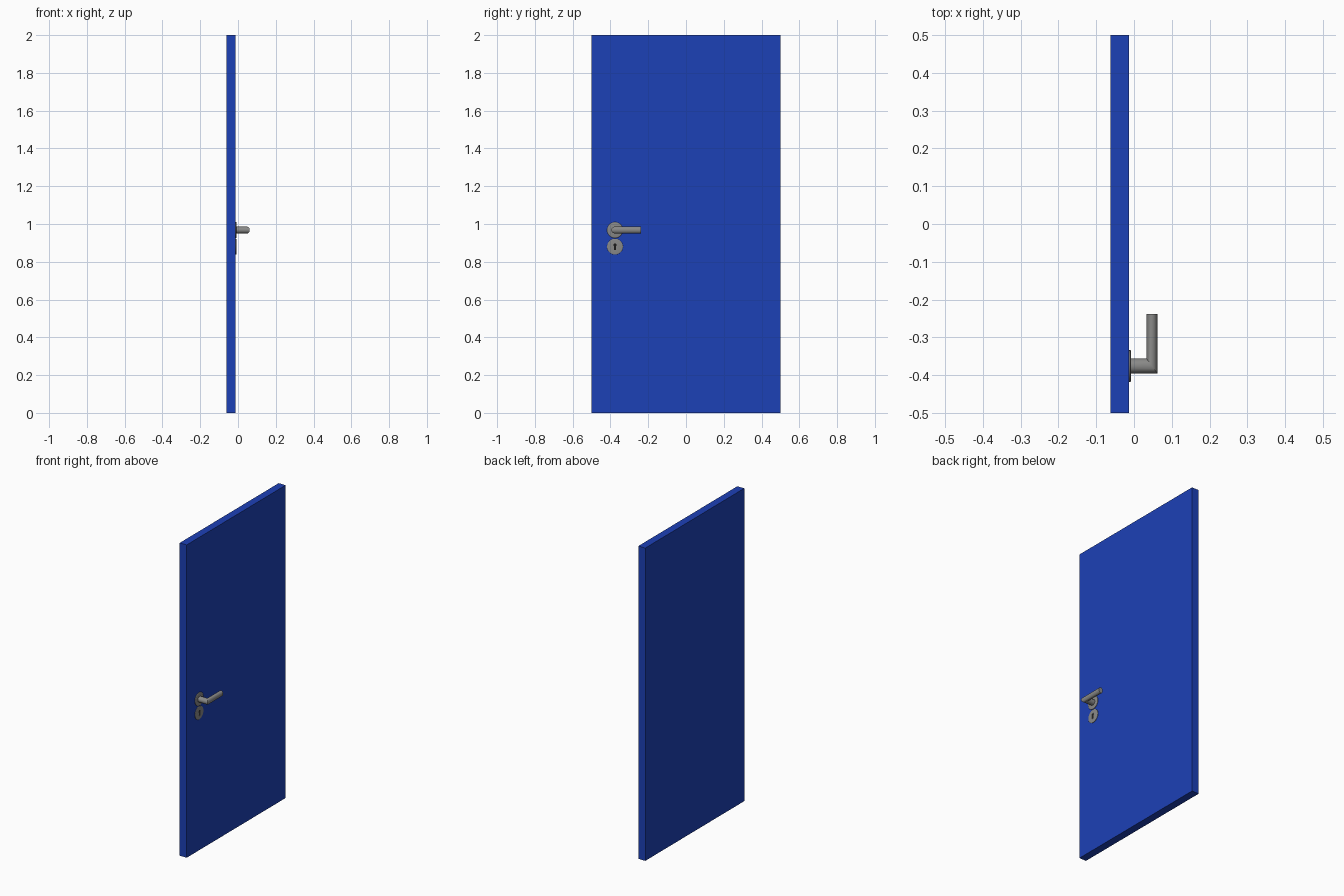
import bpy, bmesh, math

if "Cube" in bpy.data.objects:
    bpy.data.objects.remove(bpy.data.objects["Cube"])

DOOR_BACK, DOOR_FACE = -0.062, -0.013
Y = -0.376                 # handle axis
Z_LEVER, Z_KEY = 0.968, 0.88


def material(name, rgb):
    m = bpy.data.materials.new(name)
    m.diffuse_color = (*rgb, 1)
    m.use_nodes = True
    m.node_tree.nodes["Principled BSDF"].inputs["Base Color"].default_value = m.diffuse_color
    return m


def make(name, bm, mat=None, smooth=True):
    bmesh.ops.recalc_face_normals(bm, faces=bm.faces)
    me = bpy.data.meshes.new(name)
    bm.to_mesh(me)
    bm.free()
    ob = bpy.data.objects.new(name, me)
    bpy.context.collection.objects.link(ob)
    if mat:
        me.materials.append(mat)
    if smooth:
        bpy.ops.object.select_all(action='DESELECT')
        ob.select_set(True)
        bpy.context.view_layer.objects.active = ob
        bpy.ops.object.shade_smooth_by_angle(angle=math.radians(35))
    return ob


def loft(rings):
    """Skin a list of point rings and cap both ends."""
    bm = bmesh.new()
    loops = [[bm.verts.new(p) for p in r] for r in rings]
    n = len(loops[0])
    for a, b in zip(loops, loops[1:]):
        for i in range(n):
            j = (i + 1) % n
            bm.faces.new((a[i], a[j], b[j], b[i]))
    bm.faces.new(loops[0])
    bm.faces.new(loops[-1])
    return bm


def disc(z, profile, n=48):
    """Round plate on the door face from (x, radius) steps."""
    t = [2 * math.pi * i / n for i in range(n)]
    return loft([[(x, Y + r * math.cos(a), z + r * math.sin(a)) for a in t]
                 for x, r in profile])


def keyhole(x0, x1):
    """Keyhole prism: round top with a straight slot below."""
    pts = [(0.0085 * math.cos(math.radians(a)), 0.009 + 0.0085 * math.sin(math.radians(a)))
           for a in range(-50, 231, 20)]
    pts += [(-0.0055, -0.018), (0.0055, -0.018)]
    return loft([[(x, Y + y, Z_KEY + z) for y, z in pts] for x in (x0, x1)])


blue = material("blue_paint", (0.012, 0.052, 0.47))
black = material("dark_keyhole", (0.01, 0.01, 0.01))
metal = material("handle_metal", (0.25, 0.25, 0.245))

# door leaf
bm = bmesh.new()
bmesh.ops.create_cube(bm, size=1)
for v in bm.verts:
    v.co = ((DOOR_FACE if v.co.x > 0 else DOOR_BACK), v.co.y, v.co.z * 2 + 1)
make("door_leaf", bm, blue, smooth=False)

# round rose behind the lever, with softened rim
make("lever_rose", disc(Z_LEVER, [(DOOR_FACE - 0.002, 0.042), (-0.010, 0.042),
                                  (-0.0082, 0.0405), (-0.0075, 0.038)]), metal)

# lever: oval neck mitred into an oval grip
oval = [(math.cos(2 * math.pi * i / 32), math.sin(2 * math.pi * i / 32)) for i in range(32)]
neck = lambda x: [(x, Y + 0.0195 * c, Z_LEVER + 0.018 * s) for c, s in oval]
mitre = [(0.0475 - 0.0145 * c, Y + 0.0195 * c, Z_LEVER + 0.018 * s) for c, s in oval]
grip_end = [(0.0475 - 0.0145 * c, -0.238, Z_LEVER + 0.018 * s) for c, s in oval]
make("lever_handle", loft([neck(-0.012), mitre, grip_end]), metal)

# keyhole plate with a cut opening and dark interior
plate = make("keyhole_plate", disc(Z_KEY, [(DOOR_FACE - 0.002, 0.042), (-0.0105, 0.042),
                                           (-0.0092, 0.0405), (-0.0088, 0.038)]), metal)
cutter = make("keyhole_cutter", keyhole(-0.03, 0.01), smooth=False)
cutter.hide_render = True
cutter.hide_set(True)
cut = plate.modifiers.new("keyhole", 'BOOLEAN')
cut.operation = 'DIFFERENCE'
cut.solver = 'EXACT'
cut.object = cutter
make("keyhole_interior", keyhole(DOOR_FACE - 0.002, DOOR_FACE + 0.001), black, smooth=False)
